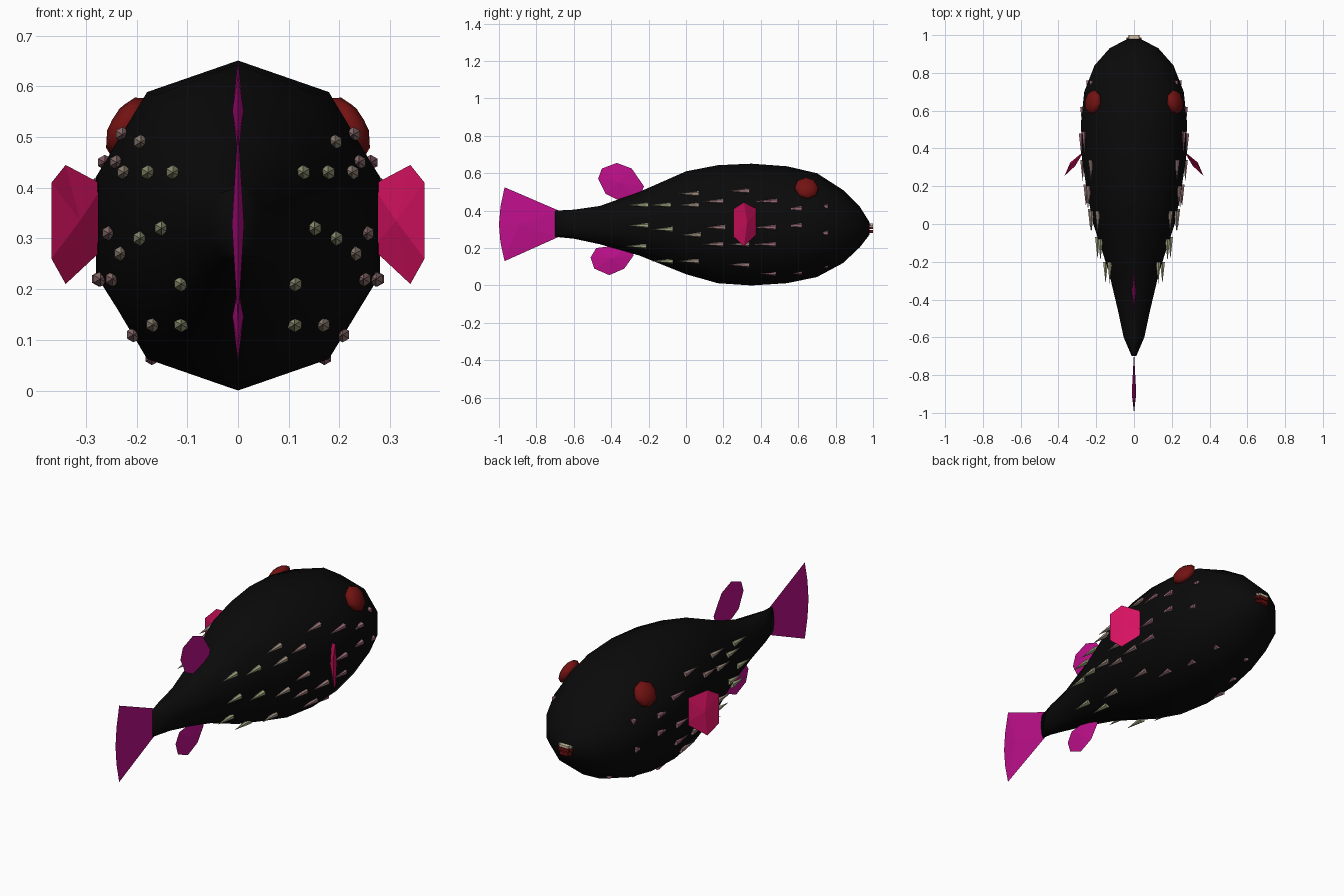
import bpy, bmesh, math
from mathutils import Vector, Matrix
from mathutils.bvhtree import BVHTree

if "Cube" in bpy.data.objects:
    bpy.data.objects.remove(bpy.data.objects["Cube"])


def material(name, r, g, b):
    mat = bpy.data.materials.new(name)
    mat.use_nodes = True
    mat.diffuse_color = (r, g, b, 1)
    mat.node_tree.nodes["Principled BSDF"].inputs["Base Color"].default_value = (r, g, b, 1)
    return mat


black = material("black skin", .003, .003, .003)
magenta = material("magenta fin", .52, .005, .26)
crimson = material("crimson fin", .68, .006, .12)
dark_red = material("dark red", .17, .006, .006)
cream = material("cream", .65, .55, .4)
spine_mats = [material("olive spine", .36, .37, .22), material("beige spine", .36, .29, .23),
              material("rose spine", .34, .2, .2), material("pink spine", .32, .14, .18)]


def finish(bm, name, mats, smooth=False):
    bmesh.ops.recalc_face_normals(bm, faces=bm.faces[:])
    mesh = bpy.data.meshes.new(name)
    bm.to_mesh(mesh)
    bm.free()
    for mat in mats:
        mesh.materials.append(mat)
    for face in mesh.polygons:
        face.use_smooth = smooth
    obj = bpy.data.objects.new(name, mesh)
    bpy.context.collection.objects.link(obj)
    return obj


# Body: ten-sided rings lofted from tail to nose (y, bottom, top, half width)
stations = [(-.7, .26, .4, .012), (-.6, .25, .405, .055), (-.46, .22, .425, .085),
            (-.25, .16, .5, .135), (0, .06, .61, .217), (.17, .012, .643, .25),
            (.35, 0, .651, .278), (.54, .012, .637, .282), (.7, .045, .6, .265),
            (.84, .12, .51, .21), (.93, .205, .42, .13), (.98, .27, .34, .035)]
bm = bmesh.new()
rings = []
for y, low, high, half in stations:
    ring = []
    for i in range(10):
        a = math.pi / 2 + i * math.tau / 10
        c, s = math.cos(a), math.sin(a)
        x = math.copysign(min(abs(c) ** .9, 1), c) * half * 1.04
        ring.append(bm.verts.new((x, y, (low + high) / 2 + s * (high - low) / 2)))
    rings.append(ring)
for a, b in zip(rings, rings[1:]):
    for i in range(10):
        j = (i + 1) % 10
        bm.faces.new((a[i], a[j], b[j], b[i]))
bm.faces.new(rings[0])
bm.faces.new(rings[-1])
surface = BVHTree.FromBMesh(bm)
body = finish(bm, "body", [black], True)


def fin(name, outline, bulge, mat):
    """Thin lens: an outline fanned to a raised centre on both sides."""
    pts = [Vector(p) for p in outline]
    centre = sum(pts, Vector()) / len(pts)
    normal = sum(((p - centre).cross(q - centre) for p, q in zip(pts, pts[1:] + pts[:1])),
                 Vector()).normalized()
    bm = bmesh.new()
    rim = [bm.verts.new(p) for p in pts]
    for side in (-1, 1):
        mid = bm.verts.new(centre + normal * bulge * side)
        for i, v in enumerate(rim):
            bm.faces.new((v, rim[(i + 1) % len(rim)], mid))
    return finish(bm, name, [mat])


def upright(outline):
    return [(0, y, z) for y, z in outline]


# Tail, dorsal and anal fins on the centre plane
fin("tail_fin", upright([(-.68, .4), (-.97, .525), (-.992, .42), (-1, .325),
                         (-.992, .23), (-.97, .13), (-.68, .26)]), .012, magenta)
fin("dorsal_fin", upright([(-.47, .57), (-.45, .625), (-.37, .655), (-.29, .625),
                           (-.225, .53), (-.25, .46), (-.37, .46), (-.43, .49)]), .011, magenta)
fin("anal_fin", upright([(-.51, .15), (-.49, .09), (-.41, .055), (-.33, .09),
                         (-.28, .16), (-.3, .21), (-.4, .21), (-.48, .2)]), .011, magenta)

# Side fins, sweeping back and outwards
for side, label in ((1, "left"), (-1, "right")):
    fin(label + "_side_fin",
        [(side * x, y, z) for x, y, z in
         [(.265, .385, .28), (.265, .385, .405), (.34, .31, .445),
          (.368, .255, .41), (.368, .255, .26), (.34, .31, .21)]], .016, crimson)

# Eyes: flattened low-poly balls lying on the skin
for side, label in ((1, "left"), (-1, "right")):
    turn = Vector((side * .85, .15, .5)).to_track_quat('Z', 'Y').to_matrix().to_4x4()
    bm = bmesh.new()
    bmesh.ops.create_uvsphere(bm, u_segments=8, v_segments=6, radius=.066,
                              matrix=Matrix.Translation((side * .218, .645, .52)) @ turn
                              @ Matrix.Diagonal((1, 1, .5, 1)))
    finish(bm, label + "_eye", [dark_red], True)


# Mouth: pale upper lip over red lower lips
def lip(name, z, size, mat):
    bm = bmesh.new()
    bmesh.ops.create_cube(bm, size=1, matrix=Matrix.Translation((0, 1 - size[1] / 2, z))
                          @ Matrix.Diagonal((*size, 1)))
    bmesh.ops.bevel(bm, geom=[e for e in bm.edges if abs(e.verts[0].co.z - e.verts[1].co.z) > .001],
                    offset=.012, segments=2, affect='EDGES')
    finish(bm, name, [mat])


lip("upper_lip", .325, (.075, .03, .012), cream)
lip("middle_lip", .309, (.08, .032, .014), dark_red)
lip("lower_lip", .288, (.07, .03, .016), dark_red)

# Spines: backswept cones set on the skin, coloured in bands along the body
spots = [(-.25, .43), (-.13, .43), (.02, .43), (.02, .49), (.15, .45), (.29, .505),
         (.44, .45), (.57, .41), (.71, .42), (-.25, .32), (-.12, .3), (.03, .27),
         (.16, .31), (.43, .31), (.57, .32), (.71, .28), (-.26, .21), (.15, .22),
         (.29, .22), (.43, .22), (-.12, .13), (.02, .13), (.29, .11), (.43, .065),
         (.57, .07), (.71, .105)]
length = .115
for side, label in ((1, "left"), (-1, "right")):
    bm = bmesh.new()
    for y, z in spots:
        start = Vector((side, y + .05, z))
        hit, normal, index, dist = surface.ray_cast(start, Vector((-side, 0, 0)))
        if hit is None:
            continue
        if normal.x * side < 0:
            normal = -normal
        along = Vector((0, -1, 0))
        along = (along - normal * along.dot(normal)).normalized()
        aim = (along + normal * .2).normalized()
        made = bmesh.ops.create_cone(
            bm, cap_ends=True, segments=6, radius1=.015, radius2=0, depth=length,
            matrix=Matrix.Translation(hit + aim * length / 2)
            @ aim.to_track_quat('Z', 'Y').to_matrix().to_4x4())
        band = 0 if y < -.1 else 1 if y < .1 else 2 if y < .35 else 3
        for face in {f for v in made["verts"] for f in v.link_faces}:
            face.material_index = band
    finish(bm, label + "_spines", spine_mats)
